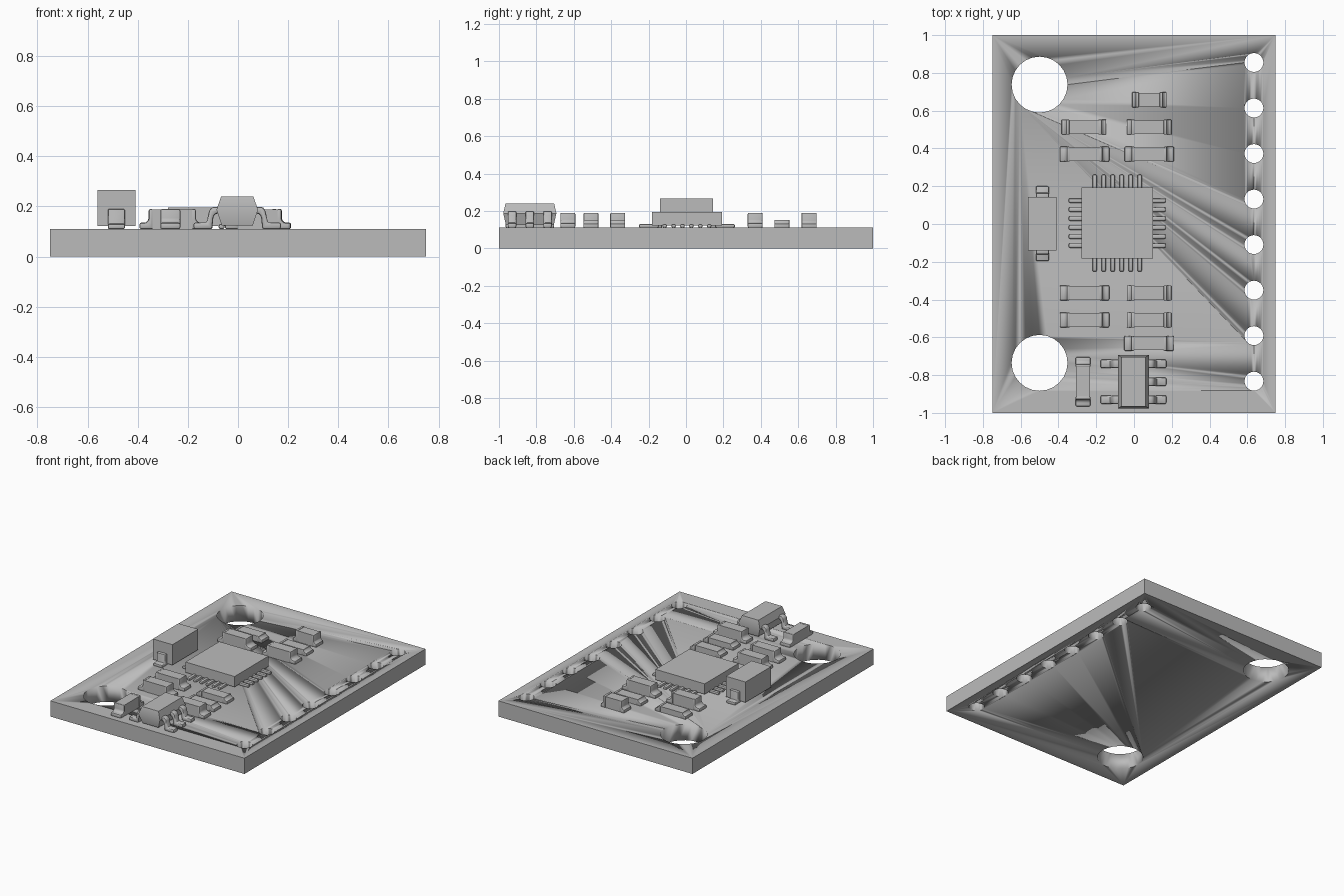
import bpy, bmesh, math
from mathutils import Matrix

old = bpy.data.objects.get("Cube")
if old:
    bpy.data.objects.remove(old, do_unlink=True)

GREY = (0.5, 0.5, 0.5, 1)
mat = bpy.data.materials.new("plain grey")
mat.use_nodes = True
mat.diffuse_color = GREY
mat.node_tree.nodes["Principled BSDF"].inputs["Base Color"].default_value = GREY
TOP = 0.11  # upper face of the board


def finish(name, bm, bevel=0):
    if bevel:
        edges = [e for e in bm.edges if e.calc_face_angle(0) > 0.5]
        bmesh.ops.bevel(bm, geom=edges, offset=bevel, segments=2, profile=0.5,
                        affect='EDGES', clamp_overlap=True)
    bmesh.ops.recalc_face_normals(bm, faces=bm.faces)
    me = bpy.data.meshes.new(name)
    bm.to_mesh(me)
    bm.free()
    me.materials.append(mat)
    ob = bpy.data.objects.new(name, me)
    bpy.context.collection.objects.link(ob)
    bpy.ops.object.select_all(action='DESELECT')
    ob.select_set(True)
    bpy.context.view_layer.objects.active = ob
    bpy.ops.object.shade_smooth_by_angle(angle=math.radians(35))
    return ob


def box(name, x, y, z, bevel=0):
    bm = bmesh.new()
    size = [b - a for a, b in (x, y, z)]
    mid = [(a + b) / 2 for a, b in (x, y, z)]
    bmesh.ops.create_cube(bm, size=1, matrix=Matrix.Translation(mid) @ Matrix.Diagonal((*size, 1)))
    return finish(name, bm, bevel)


def strip(name, profile, width, x, y, turn=0, bevel=0):
    """Side profile (outward, up) swept across a width, turned and set on the board."""
    bm = bmesh.new()
    face = bm.faces.new([bm.verts.new((u, -width / 2, w)) for u, w in profile])
    new = bmesh.ops.extrude_face_region(bm, geom=[face])["geom"]
    bmesh.ops.translate(bm, vec=(0, width, 0), verts=[v for v in new if isinstance(v, bmesh.types.BMVert)])
    place = Matrix.Translation((x, y, TOP)) @ Matrix.Rotation(math.radians(turn), 4, 'Z')
    bmesh.ops.transform(bm, matrix=place, verts=bm.verts)
    return finish(name, bm, bevel)


# Board with mounting holes and a row of pin holes
board = box("board", (-0.75, 0.75), (-1, 1), (0, TOP))
holes = [(-0.5, 0.738, 0.148, 24), (-0.5, -0.735, 0.148, 24)]
holes += [(0.635, 0.855 - i * 0.241, 0.05, 24) for i in range(8)]
bm = bmesh.new()
for x, y, r, n in holes:
    bmesh.ops.create_cone(bm, cap_ends=True, segments=n, radius1=r, radius2=r, depth=0.4,
                          matrix=Matrix.Translation((x, y, TOP / 2)))
cutter = finish("hole_cutter", bm)
cutter.hide_render = True
mod = board.modifiers.new("holes", 'BOOLEAN')
mod.object = cutter
mod.solver = 'EXACT'
bpy.context.view_layer.objects.active = board
bpy.ops.object.modifier_apply(modifier="holes")
bpy.data.objects.remove(cutter, do_unlink=True)

# Square chip with six leads on each side
CX, CY = -0.089, 0.005
box("chip_body", (CX - 0.19, CX + 0.19), (CY - 0.187, CY + 0.187), (TOP + 0.012, 0.195))
chip_lead = [(0.15, 0), (0.257, 0), (0.257, 0.02), (0.15, 0.02)]
for side in range(4):
    a = math.radians(side * 90)
    for i in range(6):
        s = (i - 2.5) * 0.0476
        strip("chip_lead", chip_lead, 0.024, CX - s * math.sin(a), CY + s * math.cos(a),
              side * 90, 0.008)


# Small parts: block with a footed metal end on both sides
def passive(name, x, y, half, body, height, foot, turn=0, width=0.08):
    block = [(-body, 0), (body, 0), (body, height - 0.003), (-body, height - 0.003)]
    strip(name + "_body", block, width - 0.008, x, y, turn)
    wall = body + 0.014
    end = [(body - 0.003, 0), (half, 0), (half, foot), (wall + 0.012, foot),
           (wall, foot + 0.012), (wall, height), (body - 0.003, height)]
    for k in (0, 180):
        strip(name + "_end", end, width, x, y, turn + k, 0.007)


for x, y in [(-0.262, 0.37), (0.081, 0.37), (-0.262, -0.365), (-0.262, -0.508), (0.079, -0.632)]:
    passive("capacitor", x, y, 0.131, 0.08, 0.08, 0.025)
passive("upright_capacitor", -0.27, -0.835, 0.13, 0.08, 0.08, 0.025, 90)
for x, y in [(-0.265, 0.513), (0.08, 0.513), (0.08, -0.365), (0.08, -0.508)]:
    passive("resistor", x, y, 0.118, 0.08, 0.042, 0.022)
passive("small_capacitor", 0.081, 0.658, 0.091, 0.058, 0.08, 0.022)

# Tall diode with bent end tabs
DX = -0.485
box("diode_body", (DX - 0.076, DX + 0.076), (-0.14, 0.144), (TOP + 0.012, 0.265))
tab = [(0.13, 0), (0.198, 0), (0.198, 0.02), (0.162, 0.02), (0.162, 0.08), (0.13, 0.08)]
for turn in (90, 270):
    strip("diode_tab", tab, 0.068, DX, 0.002, turn, 0.006)

# Regulator: body tapering above and below its waist
RX, RY = -0.003, -0.835
bm = bmesh.new()
rings = []
for w, d, z in [(0.062, 0.128, 0.125), (0.083, 0.142, 0.187), (0.064, 0.13, 0.24)]:
    rings.append([bm.verts.new((RX + i * w, RY + j * d, z))
                  for i, j in ((-1, -1), (1, -1), (1, 1), (-1, 1))])
bm.faces.new(rings[0])
bm.faces.new(rings[2])
for low, high in zip(rings, rings[1:]):
    for i in range(4):
        n = (i + 1) % 4
        bm.faces.new((low[i], low[n], high[n], high[i]))
finish("regulator_body", bm)

# Regulator leads: two on the right, three on the left
gull = [(0.06, 0.062), (0.085, 0.062), (0.095, 0.05), (0.1, 0), (0.174, 0),
        (0.174, 0.026), (0.122, 0.026), (0.112, 0.075), (0.1, 0.088), (0.06, 0.088)]
for turn, rows in ((180, (-1, 1)), (0, (-1, 0, 1))):
    for row in rows:
        strip("regulator_lead", gull, 0.046, RX, RY + row * 0.095, turn, 0.008)
